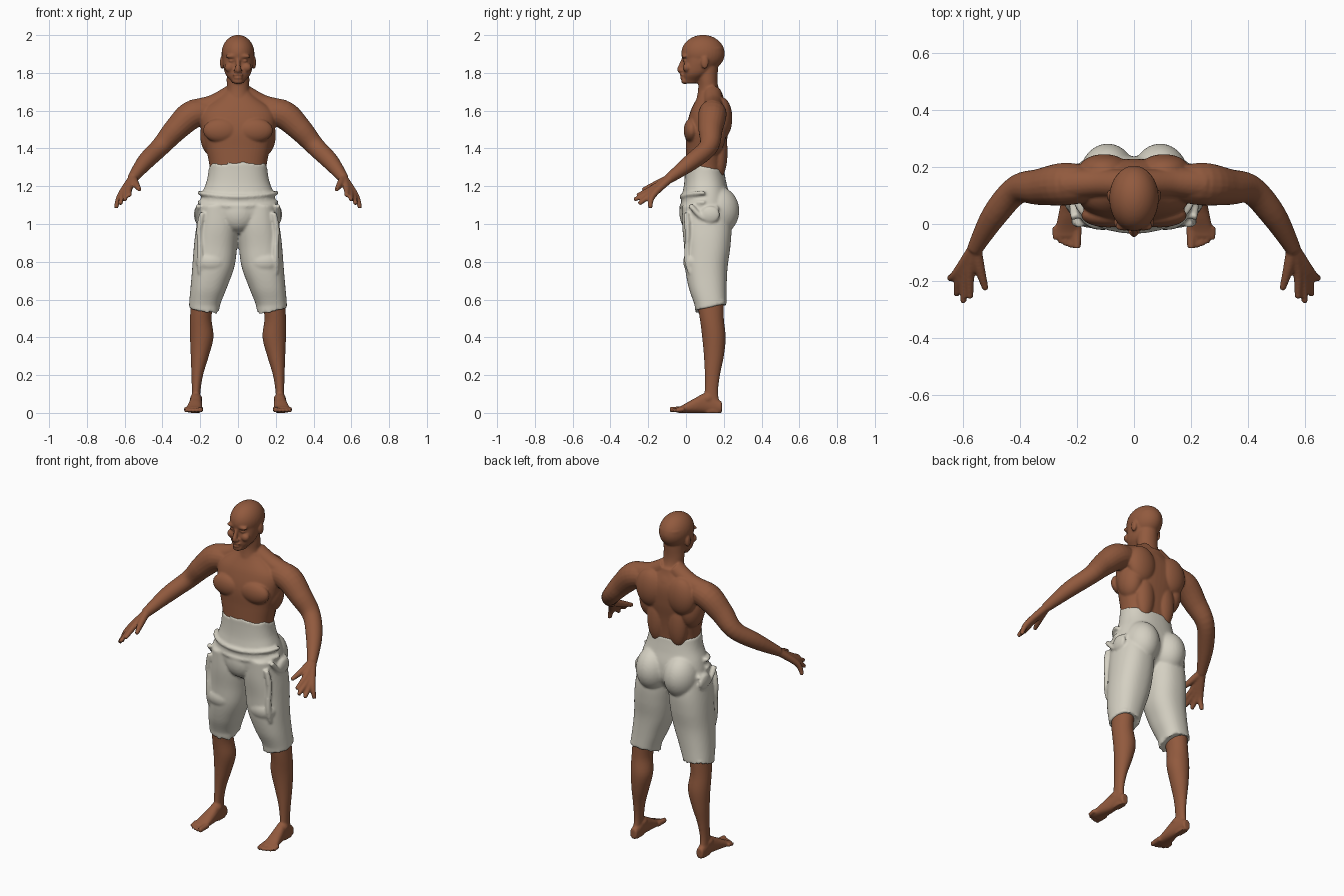
import bpy, bmesh, math, random
from mathutils import Matrix, Vector

random.seed(4)
if "Cube" in bpy.data.objects:
    bpy.data.objects.remove(bpy.data.objects["Cube"])


def material(name, rgb):
    mat = bpy.data.materials.new(name)
    mat.use_nodes = True
    mat.diffuse_color = (*rgb, 1)
    shader = mat.node_tree.nodes["Principled BSDF"]
    shader.inputs["Base Color"].default_value = (*rgb, 1)
    shader.inputs["Roughness"].default_value = 0.7
    return mat


def curve(values, t):
    """Smooth curve through evenly spaced values, for t from 0 to 1."""
    last = len(values) - 1
    i = min(int(t * last), last - 1)
    t = t * last - i
    a, b, c, d = (values[max(0, min(last, i + k))] for k in (-1, 0, 1, 2))
    return b + t * (c - a + t * (2 * a - 5 * b + 4 * c - d + t * (3 * b - a - 3 * c + d))) / 2


def bridge(bm, rings):
    """Join rings of points into a closed solid."""
    loops = [[bm.verts.new(point) for point in ring] for ring in rings]
    for lower, upper in zip(loops, loops[1:]):
        for i in range(len(lower)):
            bm.faces.new((lower[i - 1], lower[i], upper[i], upper[i - 1]))
    bm.faces.new(loops[0])
    bm.faces.new(loops[-1])
    return loops


def slab(bm, start, end, left, right, low, high, power=2.3, upright=True, steps=30, sides=48):
    """Solid of rounded sections, each side following its own curve."""
    rings = []
    for step in range(steps + 1):
        t = step / steps
        x0, x1, v0, v1 = (curve(side, t) for side in (left, right, low, high))
        position = start + (end - start) * t
        ring = []
        for k in range(sides):
            c, s = math.cos(math.tau * k / sides), math.sin(math.tau * k / sides)
            x = (x0 + x1) / 2 + (x1 - x0) / 2 * math.copysign(abs(c) ** (2 / power), c)
            v = (v0 + v1) / 2 + (v1 - v0) / 2 * math.copysign(abs(s) ** (2 / power), s)
            ring.append((x, v, position) if upright else (x, position, v))
        rings.append(ring)
    return bridge(bm, rings)


def trunk(bm, bottom, top, width, front, back, power=2.3):
    """Slab that is symmetric about the centre line."""
    return slab(bm, bottom, top, [-w for w in width], width, front, back, power)


def tube(bm, x, y, z, radius, steps=24, sides=20):
    """Round limb whose path and thickness follow curves."""
    def at(t):
        return Vector((curve(x, t), curve(y, t), curve(z, t)))
    points = [at(step / steps) for step in range(steps + 1)]
    normal, rings = Vector((0.3, 0.5, 0.8)), []
    for i, point in enumerate(points):
        tangent = (points[min(i + 1, steps)] - points[max(i - 1, 0)]).normalized()
        normal = (normal - tangent * normal.dot(tangent)).normalized()
        across = tangent.cross(normal)
        size = curve(radius, i / steps)
        angles = [math.tau * k / sides for k in range(sides)]
        rings.append([point + size * (normal * math.cos(a) + across * math.sin(a)) for a in angles])
    bridge(bm, rings)


def ball(bm, centre, radii):
    placement = Matrix.Translation(centre) @ Matrix.Diagonal((*radii, 1))
    bmesh.ops.create_uvsphere(bm, u_segments=32, v_segments=20, radius=1, matrix=placement)


def mirror(bm):
    copy = bmesh.ops.duplicate(bm, geom=bm.verts[:] + bm.edges[:] + bm.faces[:])["geom"]
    verts = [item for item in copy if isinstance(item, bmesh.types.BMVert)]
    bmesh.ops.scale(bm, vec=(-1, 1, 1), verts=verts)


def ragged(ring, slope_x, slope_y, middle_x):
    """Tilt a cloth edge and make it uneven."""
    for vert in ring:
        tilt = slope_x * (vert.co.x - middle_x) + slope_y * (vert.co.y - 0.12)
        vert.co.z += tilt + random.uniform(-0.01, 0.01)


def finish(bm, name, mat, voxel, smoothing):
    """Fuse overlapping volumes into one smooth surface."""
    bmesh.ops.recalc_face_normals(bm, faces=bm.faces[:])
    mesh = bpy.data.meshes.new(name)
    bm.to_mesh(mesh)
    bm.free()
    mesh.materials.append(mat)
    mesh.shade_smooth()
    part = bpy.data.objects.new(name, mesh)
    bpy.context.collection.objects.link(part)
    fuse = part.modifiers.new("fuse", "REMESH")
    fuse.mode, fuse.voxel_size, fuse.use_smooth_shade = "VOXEL", voxel, True
    soften = part.modifiers.new("soften", "SMOOTH")
    soften.factor, soften.iterations = 0.5, smoothing


brown_skin = material("brown skin", (0.285, 0.102, 0.048))
cream_cloth = material("cream cloth", (0.66, 0.63, 0.54))

# Body, left half: arm
body = bmesh.new()
tube(body, x=[.14, .24, .33, .41, .49, .56], y=[.14, .14, .13, .12, .03, -.09],
     z=[1.59, 1.58, 1.5, 1.41, 1.33, 1.24], radius=[.06, .075, .064, .051, .045, .027])
# fingers and thumb, fanning out from the wrist
for i, reach in enumerate((-.26, -.275, -.25, -.19)):
    tube(body, x=[.557, .575 + .016 * i, .575 + .024 * i], y=[-.08, -.175, reach],
         z=[1.245, 1.19 - .013 * i, 1.15 - .022 * i], radius=[.022, .017, .011])
tube(body, x=[.557, .54, .52], y=[-.08, -.16, -.23], z=[1.245, 1.21, 1.18], radius=[.022, .018, .011])
# neck-to-shoulder slope
tube(body, x=[.03, .13, .24], y=[.14, .145, .14], z=[1.69, 1.635, 1.6], radius=[.05, .05, .058])
# chest, shoulder blade, lower back, flank
ball(body, (.09, .03, 1.495), (.095, .042, .065))
ball(body, (.105, .19, 1.56), (.09, .055, .11))
ball(body, (.07, .175, 1.38), (.06, .045, .14))
ball(body, (.135, .13, 1.47), (.065, .08, .11))
# lower leg and ankle
slab(body, 0, .6, left=[.2, .2, .185, .155, .13, .14, .13], right=[.245, .245, .25, .255, .25],
     low=[.09, .1, .095, .08, .06], high=[.19, .17, .18, .2, .21, .2, .2], power=2)
ball(body, (.222, .11, .075), (.032, .04, .03))
# foot and toes
slab(body, -.045, .19, left=[.19, .19, .2], right=[.28, .265, .25, .245],
     low=[0, 0], high=[.03, .07, .105, .06], upright=False)
for i in range(5):
    thick = .012 if i else .017
    tip = .002 * i * i - .085
    tube(body, x=[.2 + .019 * i] * 2, y=[-.01, tip], z=[.02, thick], radius=[thick, thick * .8])
# ear, brow, eye, cheek, nostril
ball(body, (.085, .1, 1.855), (.011, .02, .034))
ball(body, (.033, -.008, 1.888), (.034, .016, .011))
ball(body, (.034, -.003, 1.864), (.017, .012, .009))
ball(body, (.046, .005, 1.828), (.026, .022, .024))
ball(body, (.013, -.024, 1.812), (.01, .012, .009))
mirror(body)

# Torso, neck, jaw and skull on the centre line
trunk(body, 1.2, 1.7, width=[.15, .15, .17, .195, .19, .07],
      front=[0, 0, 0, 0, .025, .07], back=[.195, .2, .21, .225, .225, .19])
trunk(body, 1.62, 1.84, width=[.12, .065, .06, .06], front=[.05, .065, .05], back=[.22, .17, .17], power=2)
trunk(body, 1.745, 1.93, width=[.03, .065, .078, .082, .08],
      front=[-.01, -.015, -.01, -.015], back=[.06, .13, .17, .2])
ball(body, (0, .09, 1.903), (.087, .115, .098))
# nose, lips, chin
tube(body, x=[0, 0], y=[-.012, -.024, -.035, -.022], z=[1.88, 1.845, 1.815, 1.805], radius=[.009, .013, .009])
for height, half in ((1.79, .028), (1.774, .024)):
    ball(body, (0, -.018, height), (half, .015, .007))
ball(body, (0, -.007, 1.757), (.028, .019, .017))
finish(body, "body", brown_skin, voxel=.006, smoothing=3)

# Trousers, left half: leg with an uneven hem
trousers = bmesh.new()
leg = slab(trousers, .55, 1.1, left=[.1, .06, .02, .005, 0, .02], right=[.26, .245, .23, .205],
           low=[.05, .015, -.005, -.01, -.02, -.02], high=[.215, .215, .22, .235, .24, .22])
ragged(leg[0], slope_x=.2, slope_y=.3, middle_x=.18)
# seat, knee fold, side pocket
ball(trousers, (.092, .165, 1.07), (.1, .117, .13))
ball(trousers, (.14, .035, .8), (.085, .05, .06))
ball(trousers, (.215, .13, 1.05), (.018, .05, .045))
# front seam and pocket edge
tube(trousers, x=[.19, .205, .2, .205], y=[0, .008, .006, .02], z=[1.06, .74], radius=[.014, .016, .014, .017, .01])
tube(trousers, x=[.21, .214, .2], y=[.02, .1, .17], z=[1.1, 1.03, 1.09], radius=[.014, .012])
mirror(trousers)

# Hips, waist and belly
waist = trunk(trousers, .95, 1.3, width=[.1, .2, .205, .19, .165, .155],
              front=[.03, -.02, -.025, -.01, -.005], back=[.17, .23, .235, .215, .2])
ragged(waist[-1], slope_x=0, slope_y=-.22, middle_x=0)
ball(trousers, (0, .03, 1.06), (.1, .065, .1))
# gathered folds around the front of the hips
sweep = [math.pi * (1 + k / 16) for k in range(17)]
for height in (1.095, 1.145):
    tube(trousers, x=[.205 * math.cos(a) for a in sweep], y=[.1 + .124 * math.sin(a) for a in sweep],
         z=[height + .02 * math.cos(a) ** 2 for a in sweep], radius=[.011, .011], steps=48)
finish(trousers, "trousers", cream_cloth, voxel=.0075, smoothing=4)
